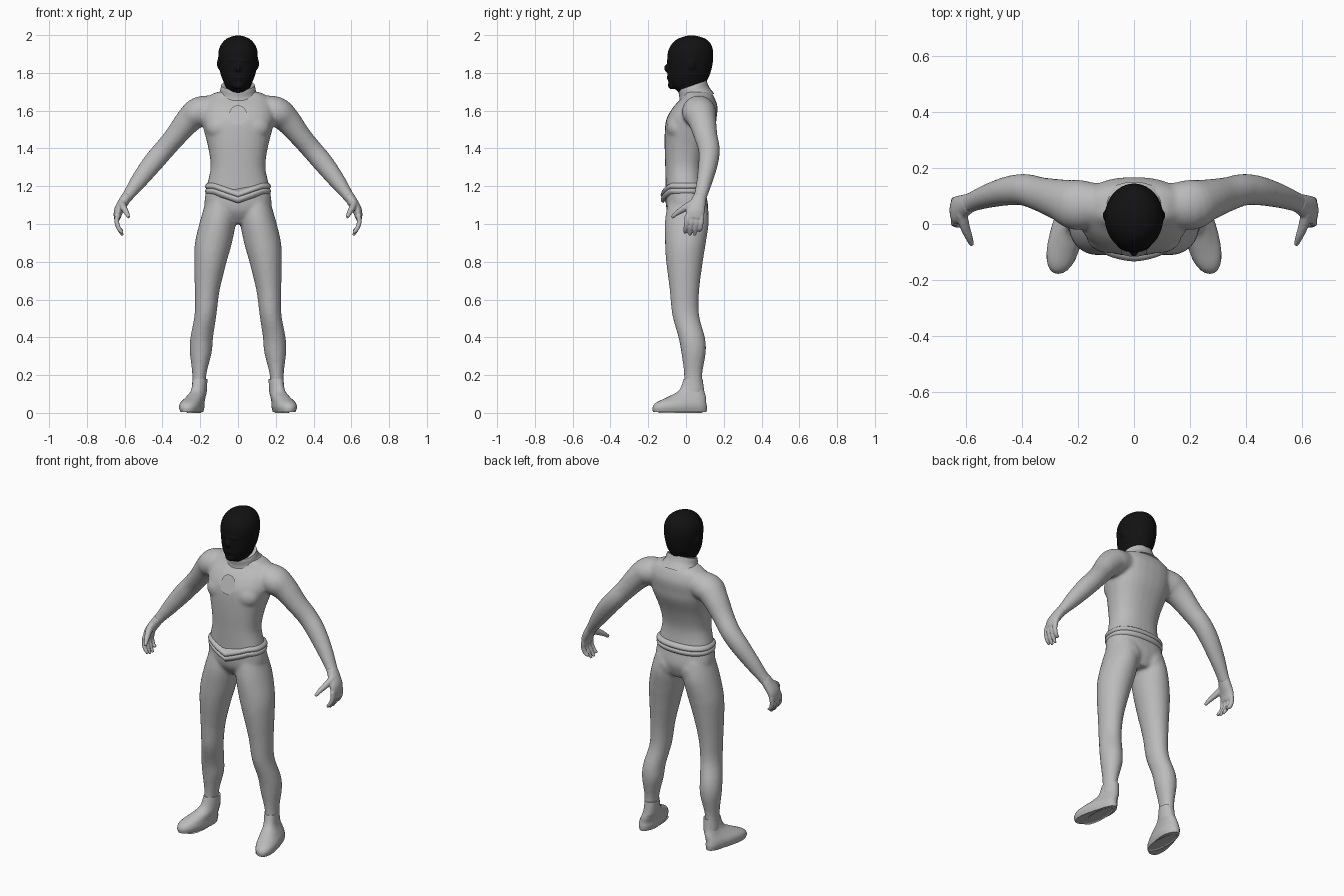
import bpy, bmesh, math
from mathutils import Vector

old = bpy.data.objects.get("Cube")
if old:
    bpy.data.objects.remove(old)


def material(name, rgb):
    m = bpy.data.materials.new(name)
    m.use_nodes = True
    m.diffuse_color = (*rgb, 1)
    bsdf = m.node_tree.nodes["Principled BSDF"]
    bsdf.inputs["Base Color"].default_value = (*rgb, 1)
    bsdf.inputs["Roughness"].default_value = 0.7
    return m


GREY = material("suit grey", (0.5, 0.5, 0.5))
BLACK = material("mask black", (0.006, 0.006, 0.006))


def spline(rows, steps):
    """Smooth interpolation through rows of numbers."""
    pts = [rows[0]] + list(rows) + [rows[-1]]
    out = []
    for a, b, c, d in zip(pts, pts[1:], pts[2:], pts[3:]):
        for k in range(steps):
            t = k / steps
            out.append([q + t / 2 * (r - p + t * (2 * p - 5 * q + 4 * r - s
                        + t * (3 * (q - r) + s - p)))
                        for p, q, r, s in zip(a, b, c, d)])
    return out + [list(rows[-1])]


def loft(bm, rows, side=1, flat=True, n=28, steps=4, power=1.0, warp=None):
    """Skin ellipses (x, y, z, half width, half depth), mirrored when side is -1."""
    secs = spline(rows, steps)
    centres = [Vector(s[:3]) for s in secs]
    rings = []
    for i, s in enumerate(secs):
        t = Vector((0, 0, 1))
        if not flat:
            t = (centres[min(i + 1, len(secs) - 1)] - centres[max(i - 1, 0)]).normalized()
        u = t.cross(Vector((0, 1, 0))).normalized()
        v = u.cross(t)
        ring = []
        for k in range(n):
            ang = math.tau * k / n
            c, d = math.cos(ang), math.sin(ang)
            p = (centres[i] + u * s[3] * math.copysign(abs(c) ** power, c)
                 + v * s[4] * math.copysign(abs(d) ** power, d))
            if warp:
                p = warp(p)
            ring.append(bm.verts.new((p.x * side, p.y, p.z)))
        rings.append(ring)
    for a, b in zip(rings, rings[1:]):
        for k in range(n):
            j = (k + 1) % n
            bm.faces.new((a[k], a[j], b[j], b[k]))
    bm.faces.new(rings[0])
    bm.faces.new(rings[-1])


def finish(name, bm, mat, voxel=0, smooth=0):
    """Turn a bmesh into a smooth object, fusing overlapping lofts if asked."""
    bmesh.ops.recalc_face_normals(bm, faces=bm.faces)
    me = bpy.data.meshes.new(name)
    bm.to_mesh(me)
    bm.free()
    ob = bpy.data.objects.new(name, me)
    bpy.context.collection.objects.link(ob)
    me.materials.append(mat)
    if voxel:
        r = ob.modifiers.new("fuse", "REMESH")
        r.mode = "VOXEL"
        r.voxel_size = voxel
        r.use_smooth_shade = True
        s = ob.modifiers.new("soften", "SMOOTH")
        s.factor, s.iterations = 0.5, smooth
    bpy.ops.object.select_all(action="DESELECT")
    ob.select_set(True)
    bpy.context.view_layer.objects.active = ob
    bpy.ops.object.shade_smooth_by_angle(angle=math.radians(50))
    return ob


def ball(bm, centre, radii):
    made = bmesh.ops.create_uvsphere(bm, u_segments=20, v_segments=12, radius=1)
    for v in made["verts"]:
        v.co = Vector(centre) + Vector(a * b for a, b in zip(v.co, radii))


# Bodysuit: torso, legs and arms fused into one skin
body = bmesh.new()
torso = [(1.0, .02, .07, .07), (1.05, .01, .15, .1), (1.1, .005, .178, .112),
         (1.2, -.005, .165, .103), (1.3, -.01, .145, .1), (1.4, 0, .157, .113),
         (1.5, .02, .182, .132), (1.56, .03, .195, .132), (1.62, .05, .19, .117),
         (1.67, .065, .165, .085), (1.7, .06, .11, .07)]
loft(body, [(0, y, z, a, b) for z, y, a, b in torso], power=.85)

leg = [(.09, .005, 1.12, .08, .1), (.105, .005, 1.02, .095, .116),
       (.13, -.003, .9, .098, .108), (.146, -.008, .8, .086, .097),
       (.163, -.008, .65, .066, .078), (.172, -.002, .52, .058, .071),
       (.192, .03, .4, .06, .07), (.197, .04, .32, .058, .065),
       (.205, .038, .2, .037, .048), (.21, .04, .1, .038, .055)]
arm = [(.1, .07, 1.61, .07, .07), (.2, .068, 1.595, .08, .09),
       (.26, .085, 1.55, .07, .075), (.33, .105, 1.465, .058, .062),
       (.39, .122, 1.395, .055, .057), (.45, .118, 1.325, .054, .052),
       (.52, .1, 1.235, .045, .043), (.575, .08, 1.16, .032, .036),
       (.6, .068, 1.125, .028, .036)]
for side in (1, -1):
    loft(body, leg, side)
    loft(body, arm, side, flat=False)
    # Chest and seat volume
    ball(body, (side * .085, -.045, 1.51), (.085, .06, .07))
    ball(body, (side * .08, .055, 1.06), (.075, .065, .08))
finish("bodysuit", body, GREY, .009, 6)

# Boots, splayed slightly outward
foot = [(.235, -.033, .005, .05, .142), (.235, -.033, .03, .057, .144),
        (.233, -.025, .055, .055, .132), (.222, .005, .085, .047, .1),
        (.212, .03, .12, .04, .066), (.207, .038, .18, .038, .05)]


def splay(p):
    widen = 1 - .9 * p.y if p.z < .1 else 1
    return Vector((.235 + (p.x - .235) * widen - .2 * min(p.y, .04), p.y, p.z))


for side, label in ((1, "left"), (-1, "right")):
    bm = bmesh.new()
    loft(bm, foot, side, power=.9, warp=splay)
    finish(label + "_boot", bm, GREY)
    bm = bmesh.new()
    ball(bm, (side * .232, -.03, .0), (.04, .12, .01))
    bmesh.ops.bisect_plane(bm, geom=bm.verts[:] + bm.edges[:] + bm.faces[:],
                           plane_co=(0, 0, 0), plane_no=(0, 0, -1), clear_outer=True)
    finish(label + "_sole", bm, GREY)

# Hands: palm, four curled fingers and a thumb
for side, label in ((1, "left"), (-1, "right")):
    bm = bmesh.new()
    loft(bm, [(.585, .075, 1.15, .028, .034), (.61, .063, 1.11, .028, .042),
              (.632, .05, 1.07, .025, .05), (.64, .045, 1.03, .018, .046)],
         side, flat=False, n=20)
    for f in range(4):
        y = .006 + .026 * f
        tip = .952 - .014 * math.sin(math.pi * f / 3) + .012 * (f == 3)
        loft(bm, [(.638, y, 1.045, .014, .014), (.642, y - .003, 1.01, .013, .013),
                  (.63, y - .008, .975, .012, .012), (.61, y - .012, tip, .008, .008)],
             side, flat=False, n=10, steps=3)
    loft(bm, [(.615, .04, 1.11, .02, .022), (.605, -.005, 1.085, .018, .02),
              (.59, -.045, 1.06, .014, .014), (.578, -.075, 1.035, .009, .009)],
         side, flat=False, n=10, steps=3)
    finish(label + "_hand", bm, GREY, .005, 3)

# Collar, higher at the nape
bm = bmesh.new()
loft(bm, [(0, .055, 1.65, .135, .095), (0, .045, 1.69, .1, .08),
          (0, .037, 1.72, .092, .076), (0, .035, 1.735, .088, .074)],
     warp=lambda p: Vector((p.x, p.y, p.z + .35 * (p.y - .035))))
finish("collar", bm, GREY)


# Belt with a dipped front and two ridges
def dip(p):
    k = max(0, 1 - abs(p.x) / .13) if p.y < 0 else 0
    return Vector((p.x, p.y - .012 * k, p.z - .045 * k))


bm = bmesh.new()
loft(bm, [(0, -.002, z, .16 + e, .105 + e) for z, e in
          ((1.155, 0), (1.165, .012), (1.18, .014), (1.187, .008),
           (1.195, .015), (1.208, .012), (1.218, 0))],
     n=64, steps=2, power=.85, warp=dip)
finish("belt", bm, GREY)

# Plain round chest badge
bm = bmesh.new()
loft(bm, [(0, -.088, 1.57, .046, .046), (0, -.101, 1.57, .046, .046),
          (0, -.105, 1.57, .042, .042), (0, -.102, 1.57, .036, .036)],
     n=32, steps=1,
     warp=lambda p: Vector((p.x, p.z - 1.57 - .1 + .35 * (p.y + .1),
                            1.57 + p.y + .1)))
finish("chest_badge", bm, GREY)

# Masked head with nose, brow, chin and ears
bm = bmesh.new()
skull = [(1.67, .035, .055, .06), (1.705, .025, .06, .072), (1.73, .012, .068, .092),
         (1.76, .008, .08, .104), (1.8, .016, .094, .114), (1.86, .022, .103, .121),
         (1.91, .024, .104, .12), (1.95, .028, .09, .106), (1.98, .03, .062, .075),
         (1.997, .03, .02, .025)]
loft(bm, [(0, y, z, a, b) for z, y, a, b in skull])
ball(bm, (0, -.096, 1.825), (.014, .022, .022))
ball(bm, (0, -.078, 1.865), (.06, .024, .014))
ball(bm, (0, -.075, 1.735), (.032, .022, .022))
ball(bm, (0, -.088, 1.775), (.028, .015, .012))
for side in (1, -1):
    ball(bm, (side * .1, .03, 1.85), (.012, .02, .032))
finish("masked_head", bm, BLACK, .007, 3)
